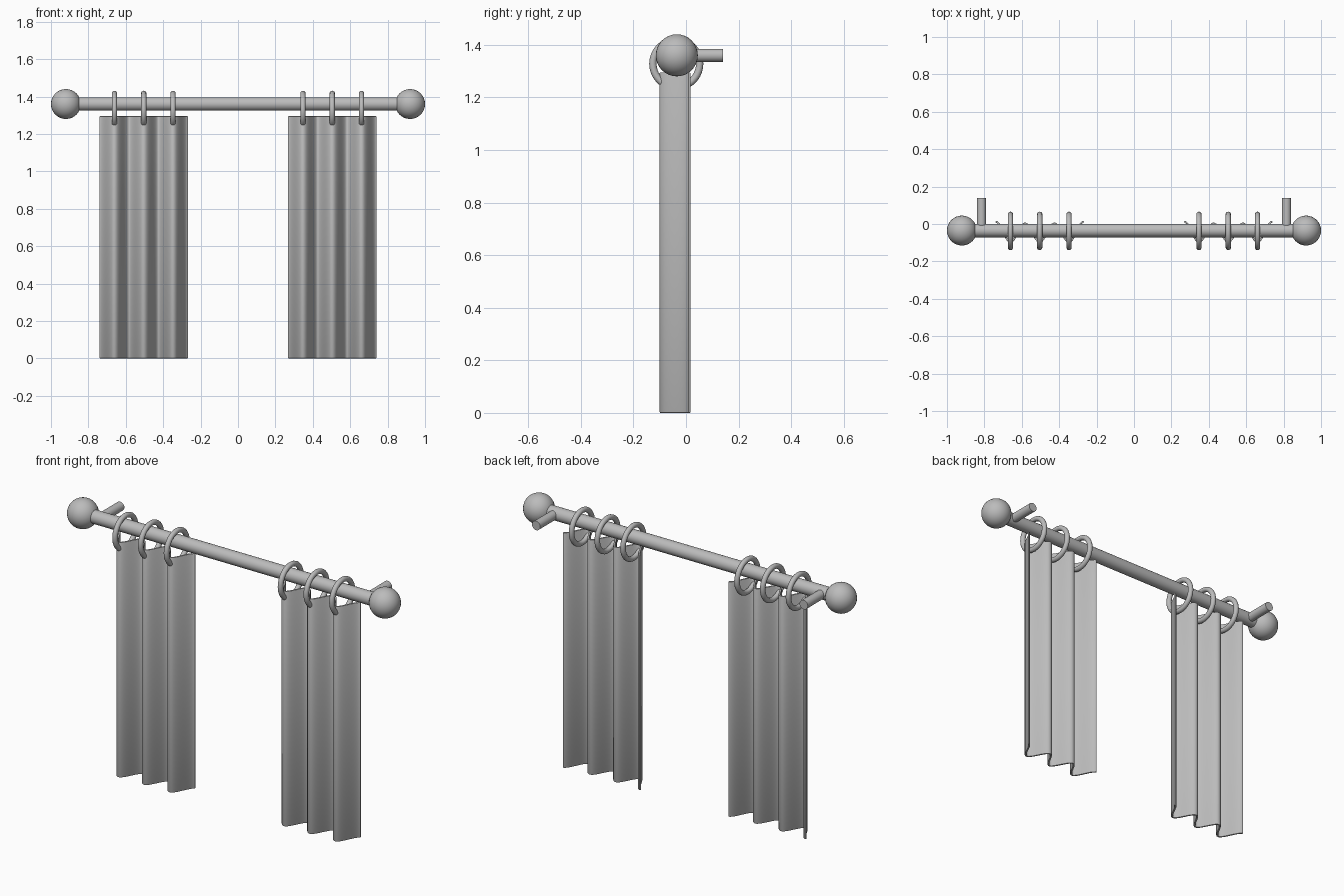
import bpy, bmesh, math

cube = bpy.data.objects.get("Cube")
if cube:
    bpy.data.objects.remove(cube, do_unlink=True)

grey = bpy.data.materials.new("plain grey")
grey.use_nodes = True
COLOUR = (0.5, 0.5, 0.5, 1)
grey.diffuse_color = COLOUR
grey.node_tree.nodes["Principled BSDF"].inputs["Base Color"].default_value = COLOUR

ROD_Y, ROD_Z = -0.035, 1.36
CURTAIN_X, HALF_WIDTH, TOP = 0.504, 0.235, 1.295
FOLD = 2 * HALF_WIDTH / 3


def finish(name):
    ob = bpy.context.object
    ob.name = name
    ob.data.materials.append(grey)
    bpy.ops.object.shade_smooth_by_angle(angle=math.radians(40))
    return ob


def cylinder(name, radius, length, location, rotation):
    bpy.ops.mesh.primitive_cylinder_add(vertices=32, radius=radius, depth=length,
                                        location=location, rotation=rotation)
    return finish(name)


def curtain(name, centre):
    # Wavy sheet: three forward folds, the outer hems reaching furthest back
    bm = bmesh.new()
    steps = 72
    row = []
    for i in range(steps + 1):
        u = -HALF_WIDTH + 2 * HALF_WIDTH * i / steps
        wave = math.cos(2 * math.pi * u / FOLD)
        hem = 0.01 * max(0, abs(u) / HALF_WIDTH - 0.7) / 0.3
        row.append(bm.verts.new((centre + u, -0.046 - 0.049 * wave + hem, 0)))
    edges = [bm.edges.new(pair) for pair in zip(row, row[1:])]
    raised = bmesh.ops.extrude_edge_only(bm, edges=edges)["geom"]
    for v in raised:
        if isinstance(v, bmesh.types.BMVert):
            v.co.z = TOP
    bmesh.ops.recalc_face_normals(bm, faces=bm.faces)
    mesh = bpy.data.meshes.new(name)
    bm.to_mesh(mesh)
    bm.free()
    ob = bpy.data.objects.new(name, mesh)
    bpy.context.collection.objects.link(ob)
    bpy.ops.object.select_all(action='DESELECT')
    bpy.context.view_layer.objects.active = ob
    ob.select_set(True)
    cloth = ob.modifiers.new("cloth", 'SOLIDIFY')
    cloth.thickness = 0.01
    cloth.offset = 0
    edge = ob.modifiers.new("soft hem", 'BEVEL')
    edge.width = 0.003
    edge.segments = 2
    edge.limit_method = 'ANGLE'
    edge.angle_limit = math.radians(60)
    bpy.ops.object.convert(target='MESH')
    finish(name)


# Rod
cylinder("curtain_rod", 0.036, 1.8, (0, ROD_Y, ROD_Z), (0, math.pi / 2, 0))

for side, sign in (("left", 1), ("right", -1)):
    # Ball finial
    bpy.ops.mesh.primitive_uv_sphere_add(segments=32, ring_count=16, radius=0.08,
                                         location=(sign * 0.92, ROD_Y, ROD_Z))
    finish(side + "_finial")

    # Wall bracket
    cylinder(side + "_bracket", 0.025, 0.175, (sign * 0.815, 0.0525, ROD_Z),
             (math.pi / 2, 0, 0))

    curtain(side + "_curtain", sign * CURTAIN_X)

    # Rings, one through each forward fold
    for n in (-1, 0, 1):
        bpy.ops.mesh.primitive_torus_add(
            major_segments=40, minor_segments=14, major_radius=0.089, minor_radius=0.014,
            location=(sign * CURTAIN_X + n * FOLD, ROD_Y - 0.002, 1.328),
            rotation=(0, math.pi / 2, 0))
        finish(f"{side}_ring_{n + 2}")
